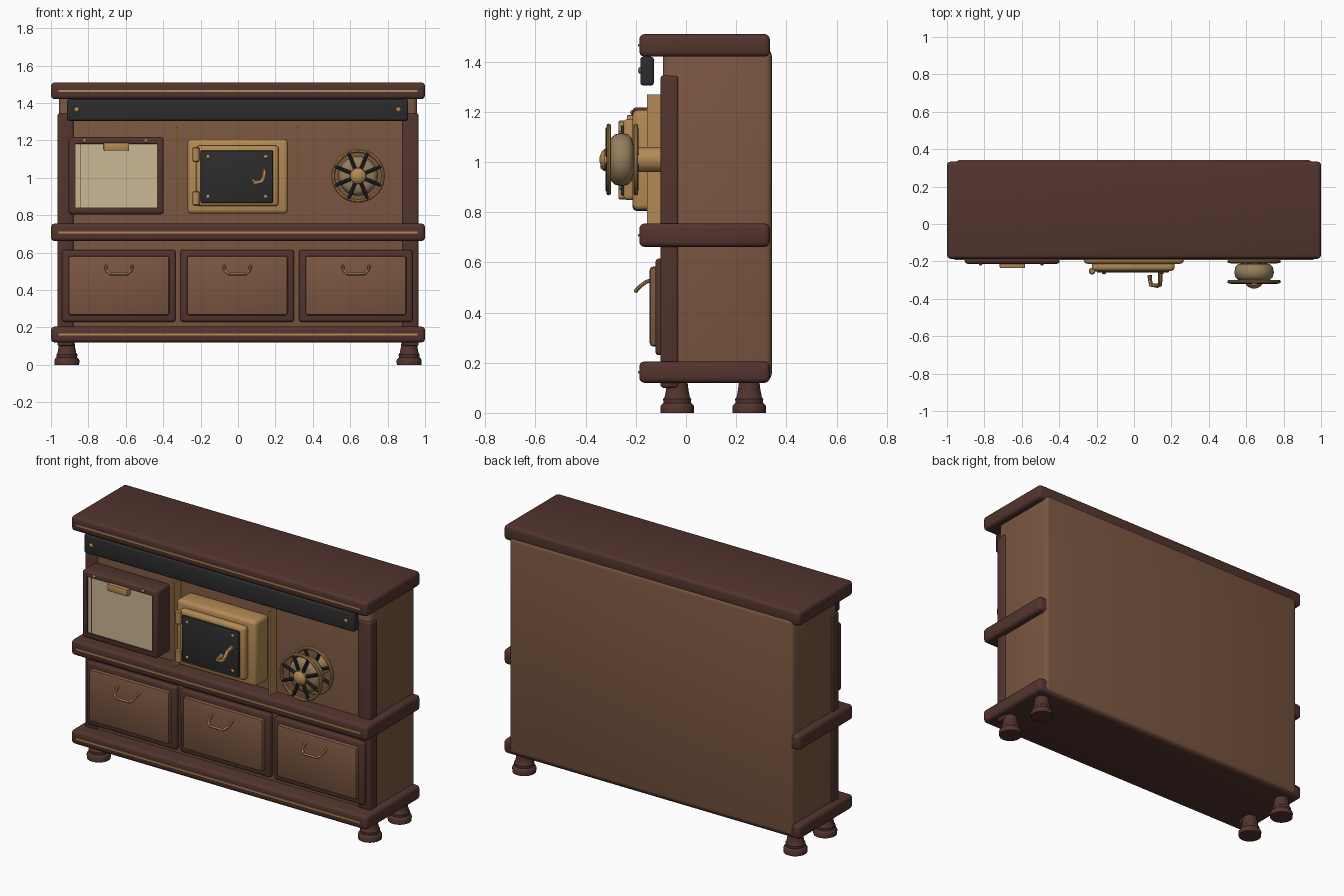
import bpy, bmesh
from math import pi, sin, cos, radians
from mathutils import Matrix, Vector

if "Cube" in bpy.data.objects:
    bpy.data.objects.remove(bpy.data.objects["Cube"])


def material(name, *rgb):
    m = bpy.data.materials.new(name)
    m.use_nodes = True
    m.diffuse_color = (*rgb, 1)
    m.node_tree.nodes["Principled BSDF"].inputs["Base Color"].default_value = (*rgb, 1)
    return m


WOOD = material("brown wood", 0.195, 0.093, 0.052)
DARK = material("dark wood", 0.085, 0.034, 0.027)
BRASS = material("brass", 0.456, 0.254, 0.09)
IRON = material("black iron", 0.025, 0.025, 0.026)
CREAM = material("cream panel", 0.6, 0.475, 0.3)
DRUM = material("dull brass", 0.3, 0.21, 0.11)


def smooth(ob):
    bpy.ops.object.select_all(action="DESELECT")
    ob.select_set(True)
    bpy.context.view_layer.objects.active = ob
    bpy.ops.object.shade_smooth_by_angle(angle=radians(35))
    return ob


def finish(name, bm, *mats):
    bmesh.ops.recalc_face_normals(bm, faces=bm.faces[:])
    me = bpy.data.meshes.new(name)
    bm.to_mesh(me)
    bm.free()
    for m in mats:
        me.materials.append(m)
    ob = bpy.data.objects.new(name, me)
    bpy.context.collection.objects.link(ob)
    return smooth(ob)


def box(name, x, y, z, mat, bevel=0.015, seg=3, inset=None, inner=None):
    """Rounded box from (min, max) ranges; inset = (width, depth) recesses the front."""
    bm = bmesh.new()
    bmesh.ops.create_cube(bm, size=1)
    size = Vector([r[1] - r[0] for r in (x, y, z)])
    mid = Vector([(r[0] + r[1]) / 2 for r in (x, y, z)])
    bmesh.ops.scale(bm, vec=size, verts=bm.verts)
    bmesh.ops.translate(bm, vec=mid, verts=bm.verts)
    if bevel:
        bmesh.ops.bevel(bm, geom=bm.edges[:], offset=bevel, segments=seg,
                        profile=0.5, affect="EDGES")
    if inset:
        bm.normal_update()
        front = max(bm.faces, key=lambda f: -f.normal.y * f.calc_area())
        bmesh.ops.inset_individual(bm, faces=[front], thickness=inset[0])
        bmesh.ops.inset_individual(bm, faces=[front], thickness=0.002, depth=-inset[1])
        front.material_index = 1
    return finish(name, bm, mat, *([inner] if inner else []))


def lathe(name, loc, profile, mat, forward=False, sides=32):
    """Revolve (radius, height) points, upward or toward the front."""
    bm = bmesh.new()
    rings = [[bm.verts.new((r * cos(2 * pi * i / sides), r * sin(2 * pi * i / sides), h))
              for i in range(sides)] for r, h in profile]
    for a, b in zip(rings, rings[1:]):
        for i in range(sides):
            j = (i + 1) % sides
            bm.faces.new((a[i], a[j], b[j], b[i]))
    bm.faces.new(rings[0])
    bm.faces.new(rings[-1])
    turn = Matrix.Rotation(pi / 2, 4, "X") if forward else Matrix()
    bm.transform(Matrix.Translation(loc) @ turn)
    return finish(name, bm, mat)


def tube(name, points, radius, mat):
    cu = bpy.data.curves.new(name, "CURVE")
    cu.dimensions = "3D"
    cu.bevel_depth = radius
    cu.bevel_resolution = 3
    cu.use_fill_caps = True
    sp = cu.splines.new("POLY")
    sp.points.add(len(points) - 1)
    for p, co in zip(sp.points, points):
        p.co = (*co, 1)
    cu.materials.append(mat)
    ob = bpy.data.objects.new(name, cu)
    bpy.context.collection.objects.link(ob)
    bpy.ops.object.select_all(action="DESELECT")
    ob.select_set(True)
    bpy.context.view_layer.objects.active = ob
    bpy.ops.object.convert(target="MESH")
    return smooth(bpy.context.object)


def rivet(name, x, y, z, r=0.011, mat=BRASS):
    lathe(name, (x, y, z), [(r, -0.004), (r, 0.003), (r * 0.7, 0.007), (r * 0.2, 0.009)],
          mat, True, 12)


# Cabinet body and corner posts
box("body", (-0.957, 0.957), (-0.092, 0.342), (0.13, 1.45), WOOD, 0.025)
for side, s in (("left", 1), ("right", -1)):
    box(side + "_post", sorted((0.88 * s, 0.965 * s)), (-0.102, -0.03), (0.1, 1.345), DARK, 0.012)

# Horizontal slabs with brass inlay
for name, low, high in (("top", 1.42, 1.51), ("middle", 0.662, 0.755), ("bottom", 0.12, 0.205)):
    box(name + "_slab", (-1, 1), (-0.186, 0.334), (low, high), DARK, 0.02)
    z = (low + high) / 2
    box(name + "_inlay", (-0.96, 0.96), (-0.192, -0.18), (z - 0.005, z + 0.005), BRASS, 0)

# Turned feet
for side, x in (("left", 0.915), ("right", -0.915)):
    for end, y in (("front", -0.035), ("back", 0.252)):
        lathe(f"{end}_{side}_foot", (x, y, 0),
              [(0.066, 0), (0.067, 0.025), (0.062, 0.034), (0.055, 0.04), (0.056, 0.055),
               (0.05, 0.064), (0.045, 0.09), (0.04, 0.13)], DARK)

# Iron hood rail
box("hood_rail", (-0.915, 0.91), (-0.182, -0.128), (1.305, 1.42), IRON, 0.012)
for x in (-0.862, 0.857):
    rivet("rail_rivet", x, -0.182, 1.365, 0.013)

# Drawers
for name, x in (("right", -0.637), ("middle", -0.004), ("left", 0.63)):
    box(name + "_drawer_frame", (x - 0.304, x + 0.304), (-0.122, -0.08), (0.23, 0.615), DARK, 0.014)
    box(name + "_drawer_panel", (x - 0.27, x + 0.27), (-0.145, -0.1), (0.265, 0.583), WOOD, 0.014, 2)
    tube(name + "_drawer_handle",
         [(x + dx, y, z) for dx, y, z in (
             (-0.07, -0.135, 0.53), (-0.07, -0.16, 0.522), (-0.066, -0.185, 0.503),
             (-0.045, -0.2, 0.486), (0.045, -0.2, 0.486), (0.066, -0.185, 0.503),
             (0.07, -0.16, 0.522), (0.07, -0.135, 0.53))], 0.008, BRASS)

# Vertical brass dividers
for x in (-0.326, 0.32):
    box("divider_strip", (x - 0.005, x + 0.005), (-0.155, -0.085), (0.75, 1.27), BRASS, 0)

# Framed cream panel
box("panel_frame", (-0.905, -0.397), (-0.213, -0.08), (0.805, 1.218), DARK, 0.016,
    inset=(0.027, 0.008), inner=CREAM)
box("panel_line", (-0.845, -0.841), (-0.208, -0.203), (0.84, 1.18), DARK, 0)
box("panel_tag", (-0.718, -0.582), (-0.236, -0.2), (1.145, 1.188), BRASS, 0.006, 2)
for x in (-0.82, -0.492):
    rivet("panel_rivet", x, -0.213, 1.198, 0.01, BRASS)

# Oven
box("oven_surround", (-0.27, 0.267), (-0.213, -0.08), (0.808, 1.207), BRASS, 0.022)
box("oven_door_frame", (-0.225, 0.217), (-0.25, -0.2), (0.848, 1.172), BRASS, 0.018)
box("oven_door", (-0.2, 0.187), (-0.26, -0.24), (0.866, 1.146), IRON, 0.006, 2)
for x in (-0.16, 0.148):
    for z in (0.9, 1.113):
        rivet("door_rivet", x, -0.26, z)
for z in (0.89, 1.125):
    lathe("door_hinge", (-0.224, -0.252, z),
          [(0.012, -0.04), (0.018, -0.034), (0.018, 0.034), (0.012, 0.04)], BRASS, sides=16)
tube("oven_latch", [(0.14, -0.255, 1.04), (0.14, -0.3, 1.03), (0.138, -0.325, 1.0),
                    (0.125, -0.33, 0.98), (0.09, -0.325, 0.975), (0.083, -0.275, 0.985)],
     0.012, BRASS)

# Spoked wheel with drum
WX, WZ = 0.642, 1.01
for name, y in (("back_ring", -0.2), ("front_ring", -0.308)):
    bpy.ops.mesh.primitive_torus_add(location=(WX, y, WZ), rotation=(pi / 2, 0, 0),
                                     major_radius=0.133, minor_radius=0.01,
                                     major_segments=48, minor_segments=10)
    ring = bpy.context.object
    ring.name = name
    ring.data.materials.append(BRASS)
    smooth(ring)
lathe("wheel_drum", (WX, -0.258, WZ),
      [(0.06, -0.048), (0.085, -0.043), (0.1, -0.028), (0.106, 0), (0.1, 0.026),
       (0.085, 0.04), (0.06, 0.045)], DRUM, True)
lathe("wheel_shaft", (WX, -0.085, WZ), [(0.05, 0), (0.05, 0.14)], BRASS, True)
lathe("wheel_hub", (WX, -0.3, WZ),
      [(0.034, 0), (0.044, 0.01), (0.042, 0.025), (0.03, 0.037), (0.012, 0.044)], BRASS, True)
for i in range(8):
    a = (i + 0.5) * pi / 4
    for name, y in (("back_spoke", -0.2), ("front_spoke", -0.31)):
        tube(name, [(WX + r * cos(a), y, WZ + r * sin(a)) for r in (0.035, 0.135)], 0.01, IRON)
